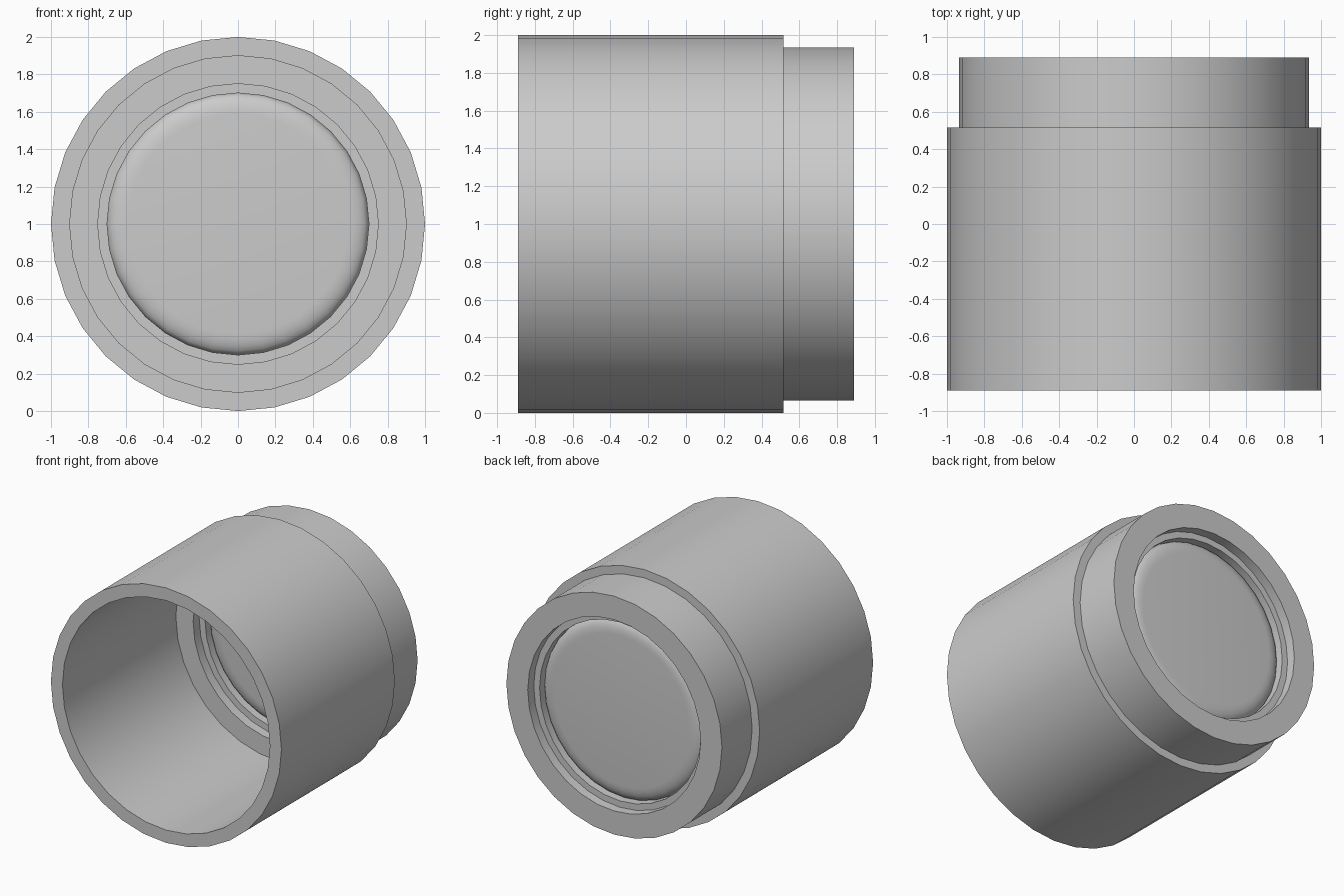
import bpy, bmesh, math

if "Cube" in bpy.data.objects:
    bpy.data.objects.remove(bpy.data.objects["Cube"])

SIDES = 32
AXIS_Z = 1.0


def lathe(name, profile, closed):
    """Revolve (radius, y) points about the horizontal y axis."""
    bm = bmesh.new()
    rings = []
    for r, y in profile:
        if r == 0:
            rings.append([bm.verts.new((0, y, AXIS_Z))] * SIDES)
        else:
            angles = [2 * math.pi * i / SIDES for i in range(SIDES)]
            rings.append([bm.verts.new((r * math.sin(a), y, AXIS_Z + r * math.cos(a)))
                          for a in angles])
    pairs = list(zip(rings, rings[1:]))
    if closed:
        pairs.append((rings[-1], rings[0]))
    for a, b in pairs:
        for i in range(SIDES):
            j = (i + 1) % SIDES
            bm.faces.new(dict.fromkeys((a[i], a[j], b[j], b[i])))
    bmesh.ops.recalc_face_normals(bm, faces=bm.faces)
    mesh = bpy.data.meshes.new(name)
    bm.to_mesh(mesh)
    bm.free()
    obj = bpy.data.objects.new(name, mesh)
    bpy.context.collection.objects.link(obj)
    bpy.ops.object.select_all(action='DESELECT')
    obj.select_set(True)
    bpy.context.view_layer.objects.active = obj
    bpy.ops.object.shade_smooth_by_angle(angle=math.radians(35))
    return obj


# Stepped tube: wide sleeve, narrower rear collar, and an inner lip holding the lens
lathe("barrel", [
    (1.0, -0.89), (1.0, 0.515), (0.935, 0.515), (0.935, 0.89),
    (0.75, 0.89), (0.75, 0.815), (0.70, 0.815), (0.70, 0.59),
    (0.75, 0.59), (0.75, 0.515), (0.90, 0.515), (0.90, -0.89),
], closed=True)

# Lens: flat faces with rounded rims on both sides
MID, FLAT_R, BULGE_R = 0.703, 0.59, 0.11
rim = []
for k in range(6):
    t = math.radians(90 * k / 5)
    rim.append((FLAT_R + BULGE_R * math.sin(t), 0.04 + 0.055 * math.cos(t)))
back = [(0, 0.095)] + rim
front = [(r, -d) for r, d in reversed(back)]
lathe("lens", [(r, MID + d) for r, d in back + front], closed=False)
